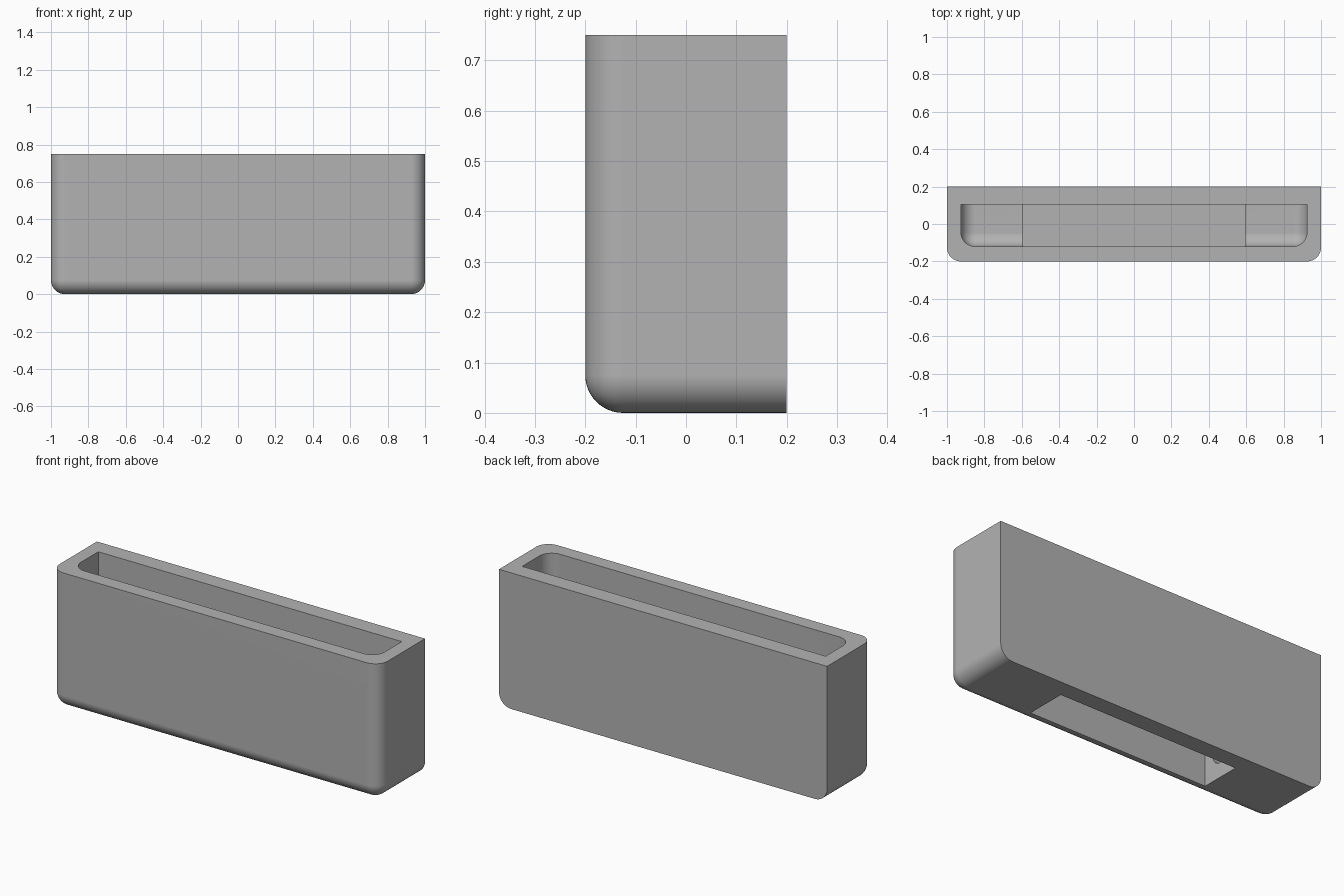
import bpy
import bmesh
from mathutils import Vector, Matrix

old = bpy.data.objects.get("Cube")
if old:
    bpy.data.objects.remove(old, do_unlink=True)

grey = bpy.data.materials.new("plain_grey")
grey.use_nodes = True
GREY = (0.45, 0.45, 0.45, 1)
grey.diffuse_color = GREY
grey.node_tree.nodes["Principled BSDF"].inputs["Base Color"].default_value = GREY


def finish(name, bm):
    mesh = bpy.data.meshes.new(name)
    bm.to_mesh(mesh)
    bm.free()
    mesh.materials.append(grey)
    obj = bpy.data.objects.new(name, mesh)
    bpy.context.collection.objects.link(obj)
    return obj


def box(name, lo, hi, radius=0):
    """Box from corner to corner; a radius rounds all but the back and top edges."""
    lo, hi = Vector(lo), Vector(hi)
    bm = bmesh.new()
    bmesh.ops.create_cube(bm, size=1)
    for v in bm.verts:
        v.co = Vector((v.co[i] + 0.5) * (hi[i] - lo[i]) + lo[i] for i in range(3))
    if radius:
        edges = [e for e in bm.edges
                 if not all(abs(v.co.y - hi.y) < 1e-5 for v in e.verts)
                 and not all(abs(v.co.z - hi.z) < 1e-5 for v in e.verts)]
        bmesh.ops.bevel(bm, geom=edges, offset=radius, offset_type='OFFSET',
                        segments=12, profile=0.5, affect='EDGES')
    return finish(name, bm)


def combine(target, other, operation):
    mod = target.modifiers.new(operation.title(), 'BOOLEAN')
    mod.operation = operation
    mod.solver = 'EXACT'
    mod.object = other
    bpy.ops.object.select_all(action='DESELECT')
    bpy.context.view_layer.objects.active = target
    target.select_set(True)
    bpy.ops.object.modifier_apply(modifier=mod.name)
    bpy.data.objects.remove(other, do_unlink=True)


FRONT, BACK = -0.12, 0.105   # inner wall planes

# Outer shell, hollowed from the top
body = box("holder_body", (-1, -0.2, 0), (1, 0.2, 0.75), 0.075)
combine(body, box("cavity_cutter", (-0.925, FRONT, 0.08), (0.925, BACK, 0.95), 0.075),
        'DIFFERENCE')

# Raised housing across the middle, open underneath
combine(body, box("housing", (-0.595, -0.15, 0.04), (0.595, 0.15, 0.4)), 'UNION')
combine(body, box("pocket_cutter", (-0.545, FRONT, -0.1), (0.545, BACK, 0.35)),
        'DIFFERENCE')

# Round passage through both housing ends
bm = bmesh.new()
bmesh.ops.create_cone(bm, cap_ends=True, segments=32, radius1=0.05, radius2=0.05,
                      depth=1.4, matrix=Matrix.Translation((0, -0.01, 0.132))
                      @ Matrix.Rotation(1.5708, 4, 'Y'))
combine(body, finish("passage_cutter", bm), 'DIFFERENCE')

# Smooth fillets, crisp edges, flat walls
bpy.ops.object.shade_smooth_by_angle(angle=0.5)
weighted = body.modifiers.new("Weighted Normal", 'WEIGHTED_NORMAL')
weighted.keep_sharp = True
